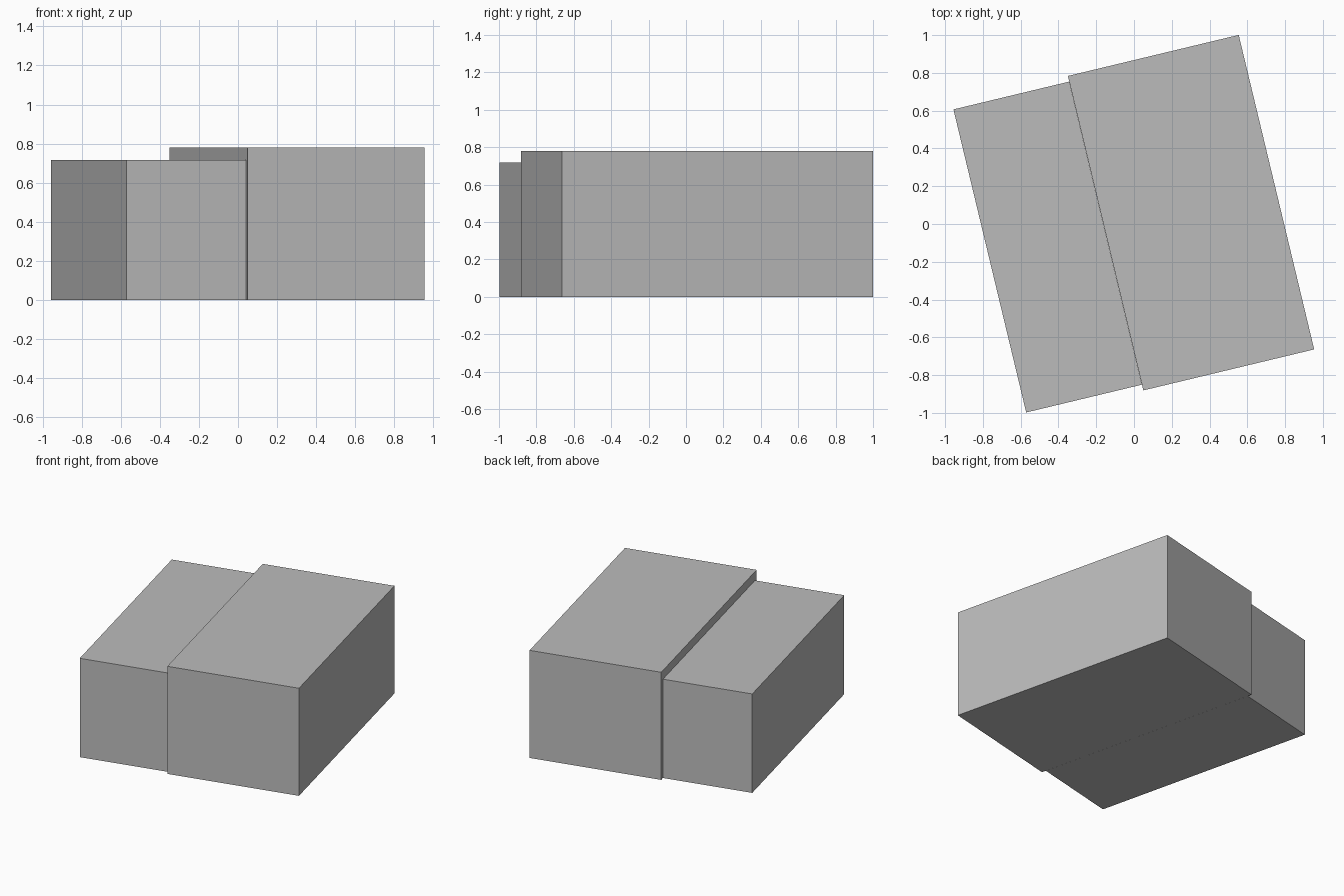
import bpy
import math
from mathutils import Matrix, Vector
import bmesh

cube = bpy.data.objects.get("Cube")
if cube:
    bpy.data.objects.remove(cube, do_unlink=True)

# Single wall and roof colour
GREY = (0.5, 0.5, 0.5, 1)
grey = bpy.data.materials.new("plain grey")
grey.use_nodes = True
grey.diffuse_color = GREY
grey.node_tree.nodes["Principled BSDF"].inputs["Base Color"].default_value = GREY

TURN = Matrix.Rotation(math.radians(13.5), 4, "Z")


def block(name, centre, width, length, height):
    """Turned box standing on the ground."""
    bm = bmesh.new()
    bmesh.ops.create_cube(bm, size=1)
    bmesh.ops.scale(bm, vec=(width, length, height), verts=bm.verts)
    bmesh.ops.translate(bm, vec=(0, 0, height / 2), verts=bm.verts)
    mesh = bpy.data.meshes.new(name)
    bm.to_mesh(mesh)
    bm.free()
    mesh.materials.append(grey)
    obj = bpy.data.objects.new(name, mesh)
    obj.matrix_world = Matrix.Translation(Vector((*centre, 0))) @ TURN
    bpy.context.collection.objects.link(obj)


# Taller main volume and the lower wing against its side
block("main_block", (0.302, 0.06), 0.93, 1.712, 0.78)
block("side_wing", (-0.457, -0.122), 0.63, 1.65, 0.717)
